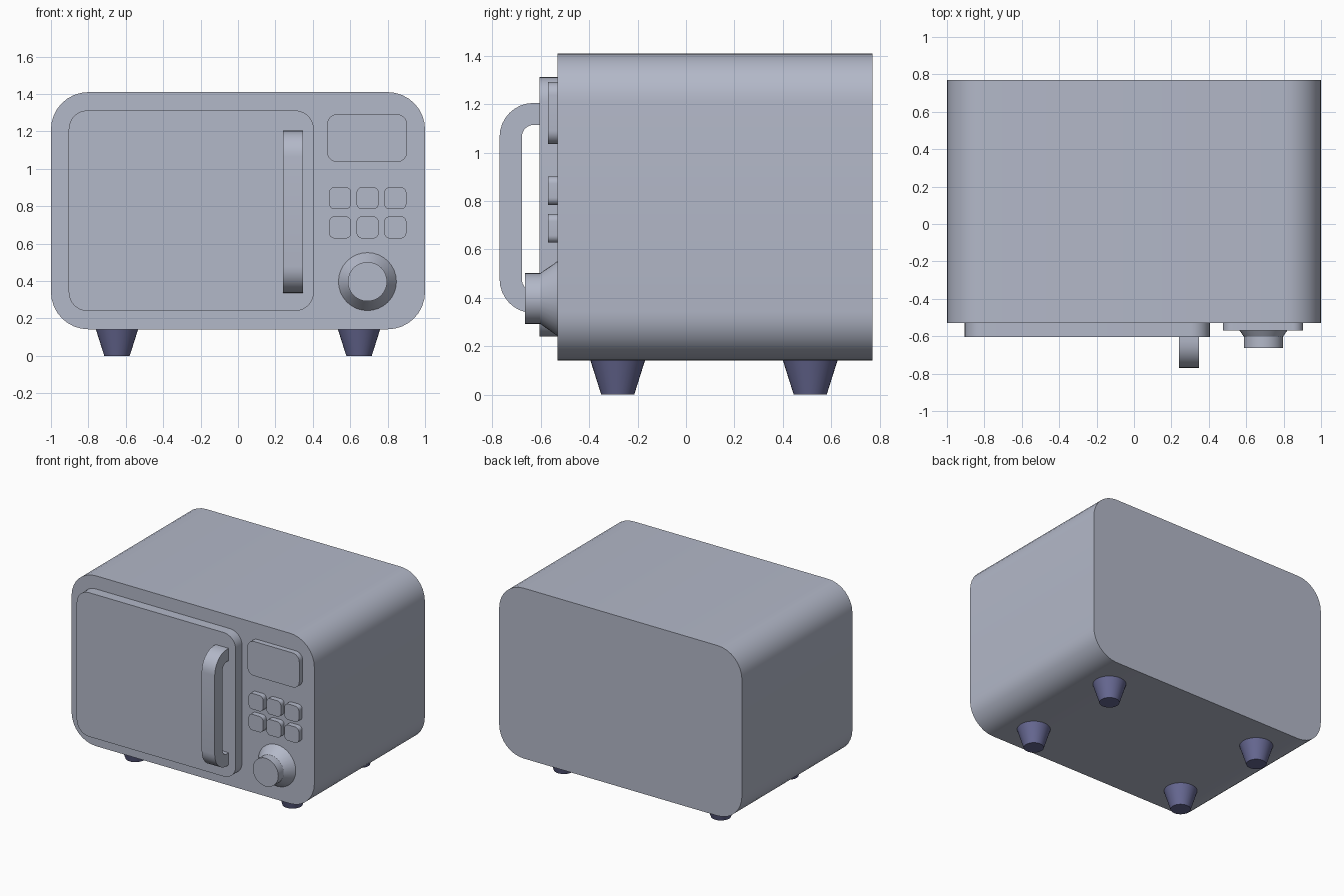
import bpy, bmesh, math

if "Cube" in bpy.data.objects:
    bpy.data.objects.remove(bpy.data.objects["Cube"])


def material(name, rgb):
    m = bpy.data.materials.new(name)
    m.diffuse_color = (*rgb, 1)
    m.use_nodes = True
    m.node_tree.nodes["Principled BSDF"].inputs["Base Color"].default_value = m.diffuse_color
    return m


GREY = material("light grey", (0.45, 0.48, 0.58))
BLUE = material("dark blue grey", (0.135, 0.14, 0.29))


def finish(name, bm, mat):
    bmesh.ops.recalc_face_normals(bm, faces=bm.faces)
    me = bpy.data.meshes.new(name)
    bm.to_mesh(me)
    bm.free()
    me.materials.append(mat)
    ob = bpy.data.objects.new(name, me)
    bpy.context.collection.objects.link(ob)
    bpy.ops.object.select_all(action='DESELECT')
    bpy.context.view_layer.objects.active = ob
    ob.select_set(True)
    bpy.ops.object.shade_smooth_by_angle(angle=math.radians(30))
    return ob


def arc(cx, cz, r, a0, a1, n=8):
    """Points on an arc, angles in degrees."""
    pts = []
    for i in range(n + 1):
        a = math.radians(a0 + (a1 - a0) * i / n)
        pts.append((cx + r * math.cos(a), cz + r * math.sin(a)))
    return pts


def prism(name, start, end, mat):
    """Solid between two matching outlines."""
    bm = bmesh.new()
    a = [bm.verts.new(p) for p in start]
    b = [bm.verts.new(p) for p in end]
    bm.faces.new(a)
    bm.faces.new(b)
    for i in range(len(a)):
        j = (i + 1) % len(a)
        bm.faces.new((a[i], a[j], b[j], b[i]))
    return finish(name, bm, mat)


def rounded_box(name, x0, x1, z0, z1, r, y0, y1):
    """Rounded rectangle seen from the front, extruded in depth."""
    p = (arc(x1 - r, z1 - r, r, 0, 90) + arc(x0 + r, z1 - r, r, 90, 180)
         + arc(x0 + r, z0 + r, r, 180, 270) + arc(x1 - r, z0 + r, r, 270, 360))
    return prism(name, [(x, y0, z) for x, z in p], [(x, y1, z) for x, z in p], GREY)


def lathe(name, profile, place, mat, n=32):
    """Stack of rings; profile is (radius, height), place maps to the world."""
    bm = bmesh.new()
    rings = [[bm.verts.new(place(r * math.cos(math.tau * i / n),
                                 r * math.sin(math.tau * i / n), h))
              for i in range(n)] for r, h in profile]
    for a, b in zip(rings, rings[1:]):
        for i in range(n):
            j = (i + 1) % n
            bm.faces.new((a[i], a[j], b[j], b[i]))
    bm.faces.new(rings[0])
    bm.faces.new(rings[-1])
    return finish(name, bm, mat)


FRONT = -0.53

# Oven housing, door and display
rounded_box("housing", -1, 1, 0.142, 1.41, 0.2, FRONT, 0.77)
rounded_box("door", -0.905, 0.405, 0.24, 1.312, 0.1, -0.605, FRONT)
rounded_box("display", 0.476, 0.904, 1.036, 1.292, 0.055, -0.57, FRONT)

# Two rows of three buttons
for row, z in enumerate((0.843, 0.687)):
    for col, x in enumerate((0.546, 0.693, 0.841)):
        rounded_box(f"button_{row}_{col}", x - 0.059, x + 0.059,
                    z - 0.059, z + 0.059, 0.03, -0.57, FRONT)

# Door handle: rounded bracket profile in the side plane
yo, yi, ye, zt, zb, t, R = -0.77, -0.678, -0.605, 1.205, 0.337, 0.091, 0.14
r = R - t
bracket = ([(ye, zt)] + arc(yo + R, zt - R, R, 90, 180)
           + arc(yo + R, zb + R, R, 180, 270) + [(ye, zb), (ye, zb + t)]
           + arc(yi + r, zb + t + r, r, 270, 180)
           + arc(yi + r, zt - t - r, r, 180, 90) + [(ye, zt - t)])
prism("door_handle", [(0.24, y, z) for y, z in bracket],
      [(0.347, y, z) for y, z in bracket], GREY)

# Dial with flared base
lathe("dial", [(0.155, FRONT), (0.105, -0.602), (0.105, -0.664)],
      lambda a, b, h: (0.692 + a, h, 0.397 + b), GREY)

# Four tapered feet
for sx, side in ((-1, "left"), (1, "right")):
    for y, end in ((-0.282, "front"), (0.513, "back")):
        lathe(f"{end}_{side}_foot", [(0.068, 0), (0.113, 0.142)],
              lambda a, b, h: (sx * 0.647 + a, y + b, h), BLUE)
